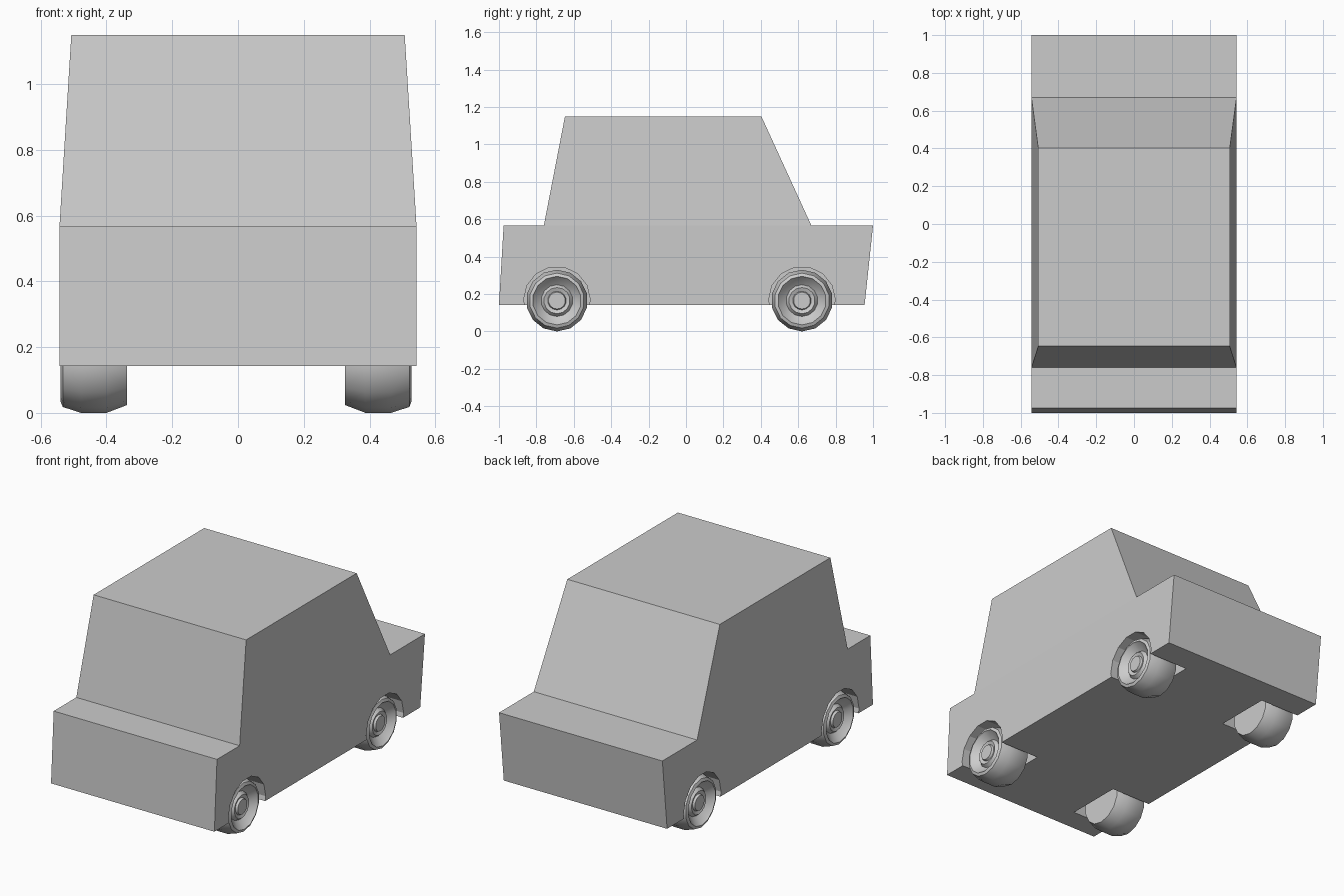
import bpy
import bmesh
from math import radians
from mathutils import Matrix, Vector

if "Cube" in bpy.data.objects:
    bpy.data.objects.remove(bpy.data.objects["Cube"])

HALF_WIDTH, ROOF_HALF_WIDTH = 0.543, 0.507
AXLES = {"front": -0.69, "rear": 0.62}
WHEEL_Z, SIDES = 0.165, 14


def make_object(name, bm):
    bmesh.ops.recalc_face_normals(bm, faces=bm.faces)
    mesh = bpy.data.meshes.new(name)
    bm.to_mesh(mesh)
    bm.free()
    obj = bpy.data.objects.new(name, mesh)
    bpy.context.collection.objects.link(obj)
    return obj


def build_body():
    # Side outline: floor front to rear, then rear deck, roof and bonnet
    outline = [(-1.0, 0.142), (0.955, 0.142), (1.0, 0.567), (0.67, 0.567),
               (0.403, 1.15), (-0.647, 1.15), (-0.76, 0.567), (-0.975, 0.567)]
    bm = bmesh.new()
    sides = []
    for sign in (-1, 1):
        ring = []
        for y, z in outline:
            x = ROOF_HALF_WIDTH if z > 1 else HALF_WIDTH
            ring.append(bm.verts.new((sign * x, y, z)))
        sides.append(ring)
        bm.faces.new(ring[:4] + ring[6:])
        bm.faces.new(ring[3:7])
    right, left = sides
    for i in range(len(outline)):
        j = (i + 1) % len(outline)
        bm.faces.new((right[i], right[j], left[j], left[i]))
    return make_object("body", bm)


def cut_wheel_well(body, sign, y):
    # Polygonal well running inward from the body side
    bm = bmesh.new()
    bmesh.ops.create_cone(bm, cap_ends=True, segments=SIDES,
                          radius1=0.178, radius2=0.178, depth=0.4)
    bm.transform(Matrix.Translation((sign * 0.48, y, WHEEL_Z + 0.004))
                 @ Matrix.Rotation(radians(90), 4, "Y"))
    cutter = make_object("wheel_well_cutter", bm)
    cutter.hide_render = True
    mod = body.modifiers.new("wheel_well", "BOOLEAN")
    mod.operation = "DIFFERENCE"
    mod.solver = "EXACT"
    mod.object = cutter
    bpy.context.view_layer.objects.active = body
    bpy.ops.object.modifier_apply(modifier=mod.name)
    bpy.data.objects.remove(cutter)


def build_wheel(name, sign, outer_x, y):
    # Lathe profile as (depth, radius): hub, dished rim, tyre, inner face
    profile = [(0.015, 0), (0.015, 0.045), (0.028, 0.05), (0.02, 0.07),
               (0.04, 0.085), (0.008, 0.125), (0, 0.13), (0.007, 0.147),
               (0.063, 0.165), (0.14, 0.165), (0.203, 0.141), (0.203, 0)]
    bm = bmesh.new()
    verts = [bm.verts.new((-sign * d, 0, -r)) for d, r in profile]
    edges = [bm.edges.new(pair) for pair in zip(verts, verts[1:])]
    bmesh.ops.spin(bm, geom=verts + edges, cent=(0, 0, 0), axis=(1, 0, 0),
                   angle=radians(360), steps=SIDES, use_merge=True)
    bmesh.ops.remove_doubles(bm, verts=bm.verts, dist=0.0001)
    wheel = make_object(name, bm)
    wheel.location = Vector((outer_x, y, WHEEL_Z))
    bpy.ops.object.select_all(action="DESELECT")
    wheel.select_set(True)
    bpy.context.view_layer.objects.active = wheel
    bpy.ops.object.shade_smooth_by_angle(angle=radians(45))


body = build_body()
for end, axle_y in AXLES.items():
    for side, sign, outer_x in (("right", -1, -0.54), ("left", 1, 0.528)):
        cut_wheel_well(body, sign, axle_y)
        build_wheel(f"{end}_{side}_wheel", sign, outer_x, axle_y)
